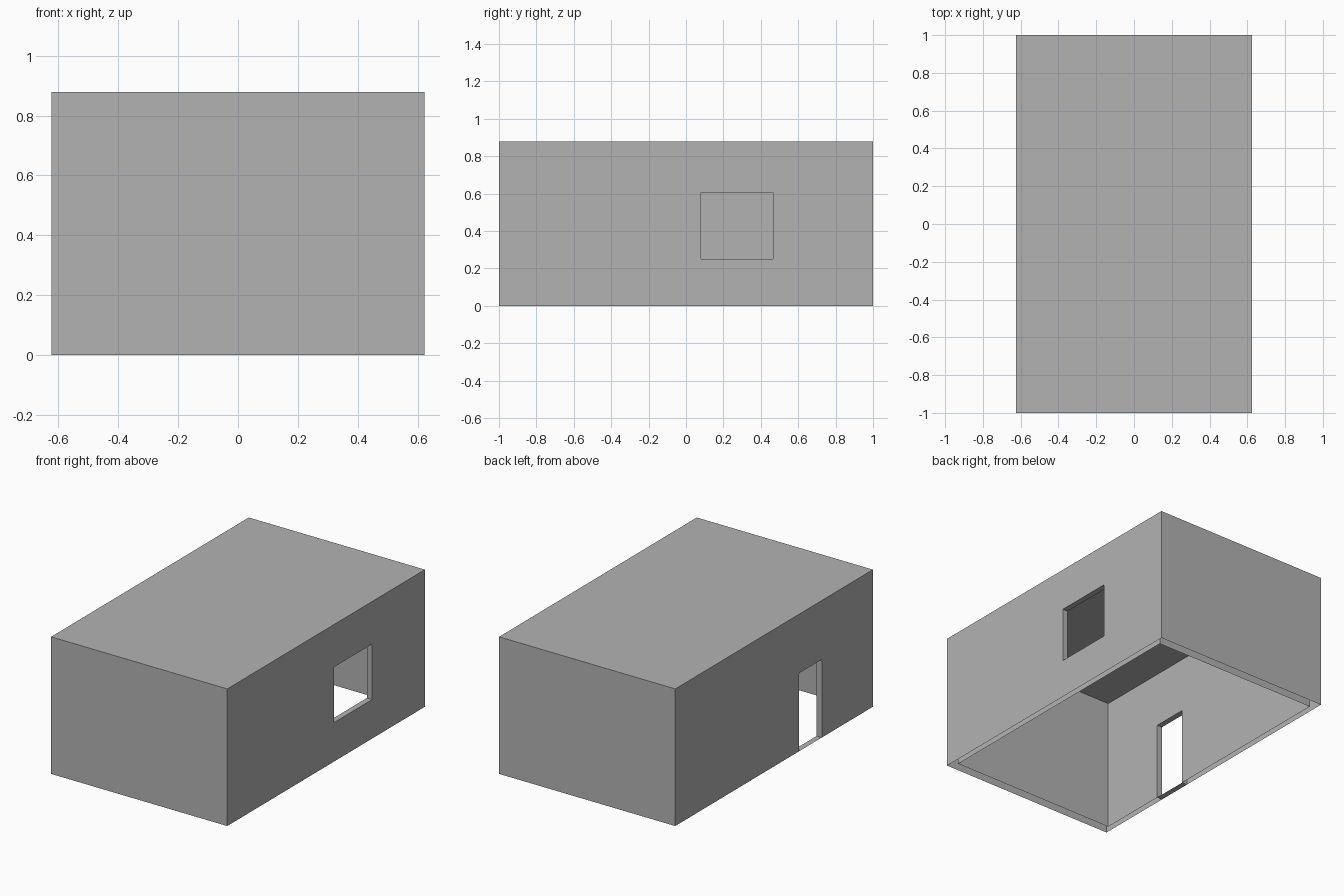
import bpy
import bmesh

if "Cube" in bpy.data.objects:
    bpy.data.objects.remove(bpy.data.objects["Cube"], do_unlink=True)

# Half width, half length and height of the two skins of the walls
OUTER = (0.624, 1.0, 0.878)
INNER = (0.587, 0.94, 0.852)
# Openings: side, y range, z range
WINDOW = (1, (0.08, 0.465), (0.25, 0.605))
DOOR = (-1, (-0.483, -0.25), (0.0, 0.5))

bm = bmesh.new()


def quad(*points):
    bm.faces.new([bm.verts.new(p) for p in points])


def pierced_wall(x, half_length, height, ys, zs):
    """Side wall made of strips around one opening."""
    y_cuts = (-half_length, *ys, half_length)
    z_cuts = (0, *zs, height)
    for i, (y0, y1) in enumerate(zip(y_cuts, y_cuts[1:])):
        for j, (z0, z1) in enumerate(zip(z_cuts, z_cuts[1:])):
            if (i, j) != (1, 1) and z1 > z0:
                quad((x, y0, z0), (x, y1, z0), (x, y1, z1), (x, y0, z1))


def skin(w, l, h):
    """Two plain end walls, two pierced side walls and a top, open below."""
    # Ends and top share the cuts of the side walls so that the mesh welds
    for y in (-l, l):
        z_cuts = sorted({0, h, *WINDOW[2], *DOOR[2]})
        ring = [(-w, y, z) for z in (0, DOOR[2][1], h)]
        ring += [(w, y, z) for z in reversed((0, *WINDOW[2], h))]
        quad(*ring)
    ring = [(-w, y, h) for y in (-l, *DOOR[1], l)]
    ring += [(w, y, h) for y in reversed((-l, *WINDOW[1], l))]
    quad(*ring)
    for side, ys, zs in (WINDOW, DOOR):
        pierced_wall(side * w, l, h, ys, zs)


def reveal(side, ys, zs):
    """Jambs, head and sill joining the two skins."""
    corners = [(ys[0], zs[0]), (ys[1], zs[0]), (ys[1], zs[1]), (ys[0], zs[1])]
    a, b = side * OUTER[0], side * INNER[0]
    for p, q in zip(corners, corners[1:] + corners[:1]):
        quad((a, *p), (a, *q), (b, *q), (b, *p))


skin(*OUTER)
skin(*INNER)
for opening in (WINDOW, DOOR):
    reveal(*opening)

# Weld the skins and reveals into one surface
bmesh.ops.remove_doubles(bm, verts=bm.verts, dist=0.0005)
bmesh.ops.recalc_face_normals(bm, faces=bm.faces)

mesh = bpy.data.meshes.new("room_shell")
bm.to_mesh(mesh)
bm.free()
room = bpy.data.objects.new("room_shell", mesh)
bpy.context.collection.objects.link(room)

# Plain grey finish
grey = bpy.data.materials.new("plain_grey")
grey.use_nodes = True
colour = (0.45, 0.45, 0.45, 1)
grey.diffuse_color = colour
grey.node_tree.nodes["Principled BSDF"].inputs["Base Color"].default_value = colour
mesh.materials.append(grey)
